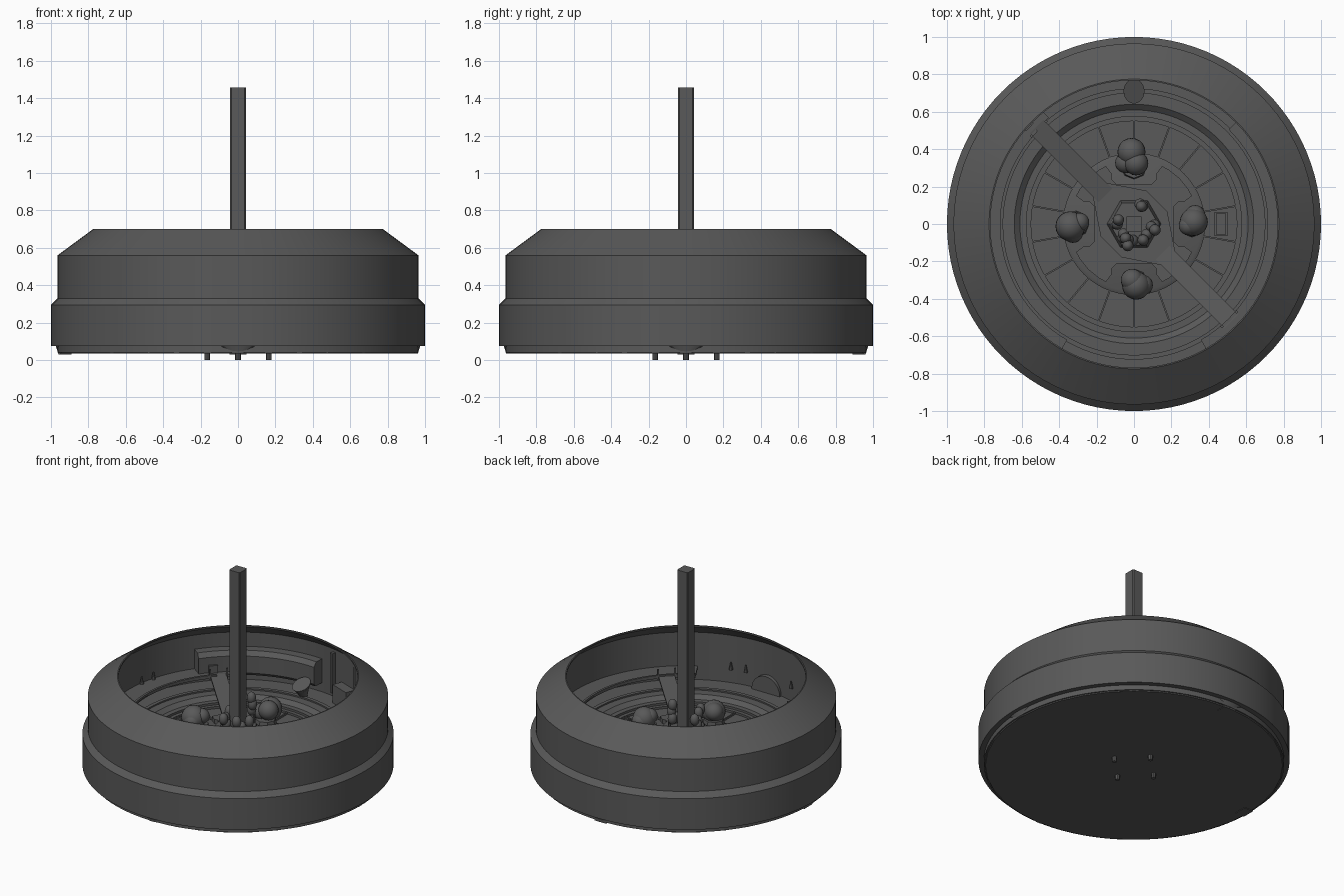
import bpy, bmesh, math, random
from mathutils import Vector, Matrix

if "Cube" in bpy.data.objects:
    bpy.data.objects.remove(bpy.data.objects["Cube"])

random.seed(4)

dark = bpy.data.materials.new("dark_grey")
dark.diffuse_color = (.1, .1, .1, 1)
dark.use_nodes = True
dark.node_tree.nodes["Principled BSDF"].inputs["Base Color"].default_value = dark.diffuse_color


def finish(bm, name, smooth=True):
    bmesh.ops.recalc_face_normals(bm, faces=bm.faces)
    me = bpy.data.meshes.new(name)
    bm.to_mesh(me)
    bm.free()
    me.materials.append(dark)
    ob = bpy.data.objects.new(name, me)
    bpy.context.collection.objects.link(ob)
    if smooth:
        bpy.ops.object.select_all(action='DESELECT')
        ob.select_set(True)
        bpy.context.view_layer.objects.active = ob
        bpy.ops.object.shade_smooth_by_angle(angle=math.radians(30))
    return ob


def lathe(name, profile, a0=0, a1=360, seg=96, closed=False):
    """Revolve an (r, z) profile about z between two angles in degrees."""
    bm = bmesh.new()
    full = a1 - a0 >= 360
    n = seg if full else max(2, int(seg * (a1 - a0) / 360))
    rings = []
    for i in range(n if full else n + 1):
        a = math.radians(a0 + (a1 - a0) * i / n)
        rings.append([bm.verts.new((r * math.cos(a), r * math.sin(a), z)) for r, z in profile])
    m = len(profile)
    for i in range(n):
        p, q = rings[i], rings[(i + 1) % len(rings)]
        for j in range(m if closed else m - 1):
            k = (j + 1) % m
            bm.faces.new((p[j], p[k], q[k], q[j]))
    if closed and not full:
        bm.faces.new(rings[0])
        bm.faces.new(rings[-1])
    bmesh.ops.remove_doubles(bm, verts=bm.verts, dist=1e-5)
    return finish(bm, name)


def band(name, r0, r1, z0, z1, a0=0, a1=360):
    return lathe(name, [(r0, z0), (r1, z0), (r1, z1), (r0, z1)], a0, a1, closed=True)


def box(name, loc, size, rot=0, tilt=0):
    bm = bmesh.new()
    mat = (Matrix.Translation(loc) @ Matrix.Rotation(math.radians(rot), 4, 'Z')
           @ Matrix.Rotation(tilt, 4, 'Y') @ Matrix.Diagonal((*size, 1)))
    bmesh.ops.create_cube(bm, size=1, matrix=mat)
    return finish(bm, name, False)


def prism(name, points, z0, z1):
    """Extrude a plan outline between two heights."""
    bm = bmesh.new()
    f = bm.faces.new([bm.verts.new((x, y, z0)) for x, y in points])
    up = bmesh.ops.extrude_face_region(bm, geom=[f])['geom']
    bmesh.ops.translate(bm, vec=(0, 0, z1 - z0), verts=[v for v in up if isinstance(v, bmesh.types.BMVert)])
    return finish(bm, name, False)


def cone(name, loc, r1, r2, depth, seg=16, rot=Matrix.Identity(4)):
    bm = bmesh.new()
    bmesh.ops.create_cone(bm, cap_ends=True, segments=seg, radius1=r1, radius2=r2, depth=depth,
                          matrix=Matrix.Translation(loc) @ rot)
    return finish(bm, name)


def foliage(name, blobs):
    bm = bmesh.new()
    for x, y, z, r, stretch in blobs:
        mat = Matrix.Translation((x, y, z)) @ Matrix.Diagonal((r, r, r * stretch, 1))
        bmesh.ops.create_uvsphere(bm, u_segments=20, v_segments=12, radius=1, matrix=mat)
    return finish(bm, name)


def polar(r, deg, z=0):
    return Vector((r * math.cos(math.radians(deg)), r * math.sin(math.radians(deg)), z))


# Outer hull: stepped drum, sloped shoulder, open top, hollow wall
lathe("hull", [(0, .04), (.965, .04), (.965, .075), (1, .075), (1, .295), (.965, .33),
               (.965, .56), (.775, .70), (.768, .70), (.768, .69), (.86, .61), (.86, .25)])

# Hall floor rising in steps towards the wall
lathe("hall_floor", [(0, .22), (.55, .22), (.55, .235), (.575, .235), (.575, .25), (.61, .25),
                     (.64, .275), (.70, .275), (.70, .285), (.725, .285), (.725, .275), (.86, .275)])

# Raised gallery on two stretches of the wall
for a0, a1 in ((136, 240), (-60, 45)):
    band("gallery", .72, .86, .355, .372, a0, a1)
    band("gallery_lip", .715, .73, .365, .38, a0, a1)

# Curved cabin against the wall with sloping front, and pillars beside it
lathe("wall_cabin", [(.79, .34), (.86, .34), (.86, .51), (.80, .51), (.775, .48), (.775, .36)],
      86, 144, closed=True)
box("cabin_door", polar(.77, 137, .395), (.02, .06, .06), 137)
for a in (79, 61):
    box("wall_pillar", polar(.845, a, .45), (.03, .02, .28), a)
box("wall_locker", polar(.82, 69, .34), (.07, .15, .13), 69)

# Floor ribs
for i in range(18):
    a = 10 + 20 * i
    box("floor_rib", polar(.46, a, .224), (.20, .009, .016), a)

# Central dais with an inner platform cut back by four angular bays
lathe("dais", [(0, .245), (.36, .245), (.38, .235), (.38, .22)])
outline = []
for q in range(4):
    turn = Matrix.Rotation(math.radians(90 * q), 3, 'Z')
    half = [(.21, .09), (.24, .12), (.27, .12), (.31, .15)]
    bay = [(x, -y) for x, y in reversed(half)] + half
    bay += [polar(.345, a)[:2] for a in (33, 45, 57)]
    outline += [(turn @ Vector((x, y, 0)))[:2] for x, y in bay]
prism("inner_platform", outline, .24, .275)

# Hexagonal plaza stretched along the walkways, with a low planter
prism("plaza", [polar(r, a)[:2] for r, a in ((.27, 125), (.27, 145), (.19, 200), (.19, 250),
                                             (.27, 305), (.27, 325), (.19, 20), (.19, 70))], .27, .29)
lathe("centre_planter", [(.145, .29), (.13, .34), (0, .34)], seg=6)

# Planters and big round trees in the four bays
trees = {90: (.385, .075, .325, .065), 180: (.34, .08, .29, .05),
         270: (.33, .075, .30, .06), 0: (.32, .075, .29, .05)}
for a, (ra, sa, rb, sb) in trees.items():
    cone("tree_planter", polar(.31, a, .25), .075, .065, .06, 8)
    cone("tree_trunk", polar(.31, a, .29), .018, .014, .08, 8)
    pa, pb, pc = polar(ra, a + 2), polar(rb, a - 2), polar(.33, a + 8)
    foliage("tree_crown", [(pa.x, pa.y, .32, sa, 1), (pb.x, pb.y, .335, sb, 1), (pc.x, pc.y, .31, .055, 1)])

# Slim bushes around the column
blobs = []
for x, y, z in ((.05, .11, .52), (-.10, .01, .42), (-.02, -.10, .43), (.10, -.02, .42),
                (-.06, -.06, .42), (.05, -.07, .42)):
    for k in range(3):
        blobs.append((x + random.uniform(-.02, .02), y + random.uniform(-.02, .02),
                      z - .045 * k, .03, 1.35))
foliage("centre_bushes", blobs)
for x, y, h in ((.05, .11, .2), (-.10, .01, .1), (-.02, -.10, .1), (.10, -.02, .1)):
    cone("bush_stem", (x, y, .31 + h / 2), .008, .006, h, 6)

# Central column with slightly chamfered corners
c, d = .042, .036
prism("central_column", [(c, d), (d, c), (-d, c), (-c, d), (-c, -d), (-d, -c), (d, -c), (c, -d)], .25, 1.457)

# Two sloping walkways on the diagonal, with landing and posts
for a in (135, -45):
    box("walkway", polar(.46, a, .322), (.56, .105, .014), a, -math.atan2(.09, .56))
    box("walkway_landing", polar(.79, a, .363), (.13, .16, .016), a)
    for s in (-1, 1):
        side = polar(.055 * s, a + 90)
        box("walkway_post", polar(.72, a, .385) + side, (.012, .012, .07), a)

# Tilted wall basin, round doorway and wall lights
lean = Matrix.Rotation(math.radians(20), 4, 'X')
cone("basin_stem", (0, .73, .30), .015, .05, .10, 20, lean)
cone("basin_bowl", (0, .715, .355), .055, .07, .03, 24, lean @ Matrix.Diagonal((.8, 1, 1, 1)))
cone("round_doorway", polar(.845, -93, .28), .11, .11, .03, 32, Matrix.Rotation(math.pi / 2, 4, 'X'))
for a in (-118, -108, -82, -75, 165, 172):
    cone("wall_light", polar(.845, a, .40), .014, .004, .05, 8)

# Long hatch frame on the floor
for x in (.435, .495):
    box("hatch_rail", (x, 0, .228), (.01, .13, .02))
for y in (-.06, .06):
    box("hatch_end", (.465, y, .228), (.06, .01, .02))

# Underside plate, rim fittings, edge tabs and four feet
lathe("base_plate", [(0, .034), (.955, .034), (.962, .045)], seg=36)
for i in range(8):
    r = .04 if i % 2 else .10
    cone("rim_fitting", polar(.955, 45 * i, .056), r * .3, r, .042, 16,
         Matrix.Rotation(math.radians(45 * i), 4, 'Z') @ Matrix.Diagonal((.2, 1, 1, 1)))
box("base_tab", (-.925, 0, .05), (.07, .09, .04))
box("base_tab", (0, .925, .05), (.09, .07, .04))
for i in range(4):
    cone("foot", polar(.165, 90 * i, .02), .015, .015, .04, 8)
